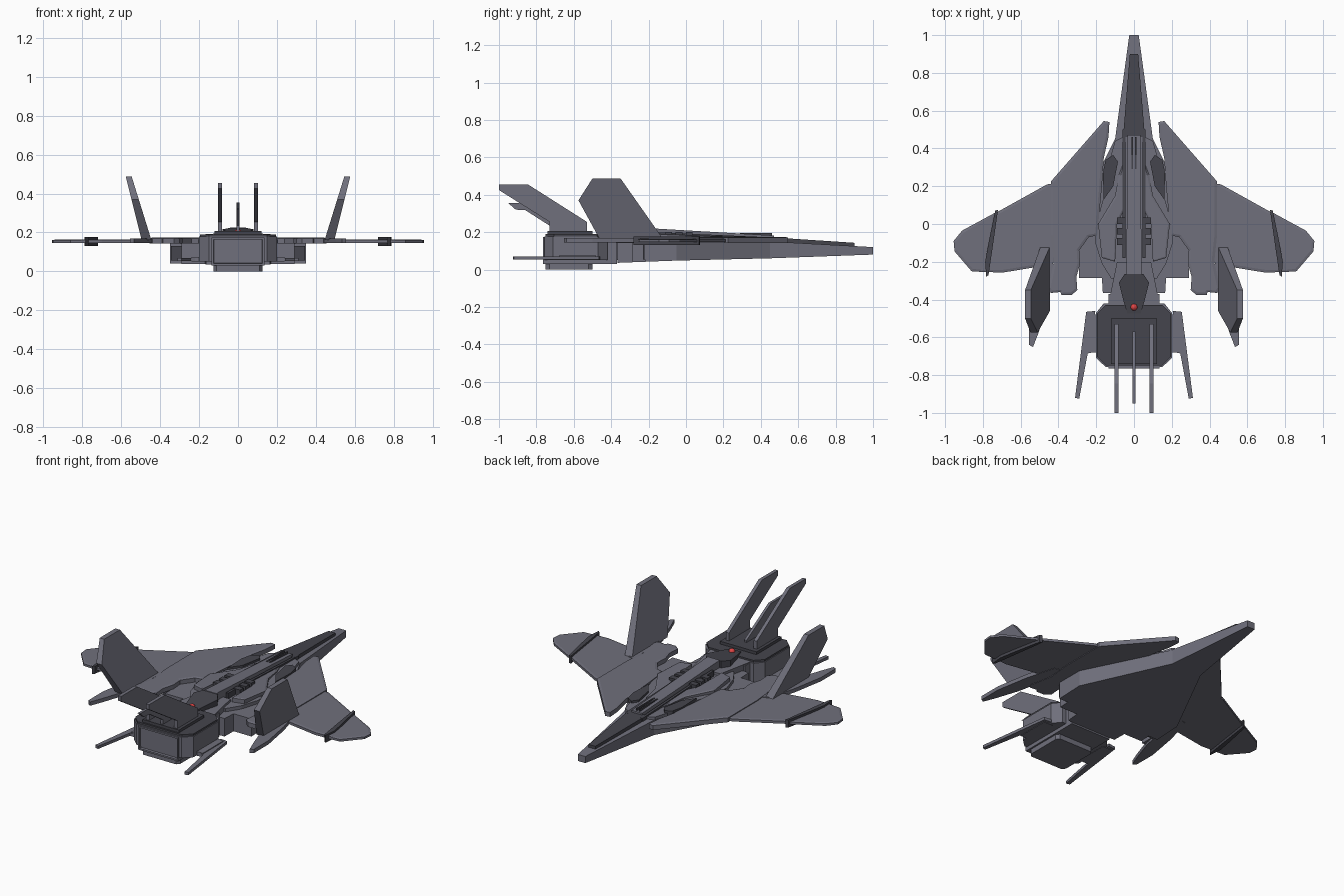
import bpy, bmesh
from mathutils import Matrix


def mat(name, c):
    m = bpy.data.materials.new(name)
    m.diffuse_color = (*c, 1)
    return m


HULL = mat("hull_grey", (0.16, 0.16, 0.20))
DARK = mat("dark_grey", (0.06, 0.06, 0.075))
RED = mat("red_light", (0.75, 0.06, 0.06))


def finish(name, bm, m, mirror):
    if mirror:  # mirrored copy across x = 0
        dup = bmesh.ops.duplicate(bm, geom=bm.verts[:] + bm.edges[:] + bm.faces[:])
        vs = [g for g in dup["geom"] if isinstance(g, bmesh.types.BMVert)]
        bmesh.ops.scale(bm, vec=(-1, 1, 1), verts=vs)
    bmesh.ops.recalc_face_normals(bm, faces=bm.faces[:])
    me = bpy.data.meshes.new(name)
    bm.to_mesh(me)
    bm.free()
    me.materials.append(m)
    ob = bpy.data.objects.new(name, me)
    bpy.context.collection.objects.link(ob)
    return ob


def loft(bottom, top, inset=0.0, depth=0.0):
    """Closed solid between two matching outlines, optional inset panel on the top."""
    bm = bmesh.new()
    a = [bm.verts.new(p) for p in bottom]
    b = [bm.verts.new(p) for p in top]
    n = len(a)
    bm.faces.new(a[::-1])
    cap = bm.faces.new(b)
    for i in range(n):
        bm.faces.new((a[i], a[(i + 1) % n], b[(i + 1) % n], b[i]))
    bmesh.ops.recalc_face_normals(bm, faces=bm.faces[:])
    if inset:
        bmesh.ops.inset_region(bm, faces=[cap], thickness=inset, depth=depth)
    return bm


def plan(name, pts, z0, z1, m=HULL, mirror=False, sym=False, inset=0.0, depth=0.0):
    """Plan outline extruded up; z0 / z1 are heights or (y_a, z_a, y_b, z_b) slopes."""
    if sym:
        pts = pts + [(-x, y) for x, y in reversed(pts)]

    def h(z, y):
        if isinstance(z, tuple):
            return z[1] + (z[3] - z[1]) * (y - z[0]) / (z[2] - z[0])
        return z
    return finish(name, loft([(x, y, h(z0, y)) for x, y in pts],
                             [(x, y, h(z1, y)) for x, y in pts], inset, depth), m, mirror)


def side(name, pts, xa, xb, m=HULL, mirror=False):
    """Side outline (y, z) given thickness; xa / xb are functions of z."""
    return finish(name, loft([(xa(z), y, z) for y, z in pts],
                             [(xb(z), y, z) for y, z in pts]), m, mirror)


def box(name, x0, x1, y0, y1, z0, z1, m=HULL, mirror=False):
    return plan(name, [(x0, y0), (x1, y0), (x1, y1), (x0, y1)], z0, z1, m, mirror)


# Fuselage: nose, wide flat belly, stepped rear
plan("nose", [(0.025, 1.0), (0.10, 0.45)], (1, 0.08, 0.45, 0.06), (1, 0.12, 0.45, 0.15), sym=True)
plan("forward_hull", [(0.10, 0.45), (0.35, -0.05)], (0.45, 0.06, -0.05, 0.048), 0.148, sym=True)
plan("rear_hull", [(0.35, -0.05), (0.35, -0.22), (0.29, -0.22), (0.29, -0.285), (0.17, -0.285),
                   (0.165, -0.365)], (-0.05, 0.048, -0.365, 0.036), 0.145, sym=True)
box("hull_side_trim", 0.21, 0.345, -0.23, -0.21, 0.055, 0.13, DARK, True)

# Raised upper fuselage with shoulder fairings and intakes
plan("upper_deck", [(0.06, 0.46), (0.10, 0.44), (0.14, 0.30), (0.15, 0.18), (0.20, 0.0), (0.205, -0.1),
                    (0.17, -0.21), (0.12, -0.29)], 0.14, 0.165, sym=True)
plan("shoulder_fairing", [(0.05, 0.34), (0.08, 0.26), (0.10, 0.15), (0.19, 0.0), (0.17, -0.18),
                          (0.10, -0.2), (0.09, 0.0), (0.05, 0.08)], 0.16,
     (0.34, 0.168, -0.2, 0.19), mirror=True, inset=0.01, depth=0.004)
plan("intake", [(0.085, 0.33), (0.11, 0.365), (0.15, 0.34), (0.165, 0.27), (0.16, 0.13), (0.11, 0.2)],
     0.15, 0.178, DARK, True)
for i in range(3):
    box(f"deck_vent_{i}", 0.045, 0.09, -0.11 + i * 0.055, -0.075 + i * 0.055, 0.165, 0.2, DARK, True)

# Canopy and long dorsal spine
plan("canopy", [(0.022, 0.9), (0.058, 0.46)], 0.11, (0.9, 0.143, 0.46, 0.172), DARK, sym=True)
plan("spine", [(0.035, 0.47), (0.04, -0.265)], 0.15, (0.47, 0.182, -0.265, 0.225), sym=True)
plan("spine_rail", [(0.045, 0.5), (0.06, 0.5), (0.06, -0.18), (0.045, -0.18)], 0.15,
     (0.5, 0.17, -0.18, 0.2), DARK, True)
box("spine_groove", 0.006, 0.014, 0.29, 0.46, 0.17, 0.196, DARK, True)

# Neck behind the spine, with dark collar and red light
plan("neck", [(0.09, -0.2), (0.135, -0.42), (0.135, -0.5)], 0.05, 0.18, sym=True)
plan("collar", [(0.05, -0.265), (0.08, -0.31), (0.055, -0.41), (0.035, -0.475)], 0.17,
     (-0.265, 0.222, -0.475, 0.195), DARK, sym=True)
bm = bmesh.new()
bmesh.ops.create_uvsphere(bm, u_segments=16, v_segments=8, radius=0.018,
                          matrix=Matrix.Translation((0, -0.44, 0.2)))
finish("beacon", bm, RED, False)

# Engine block: octagonal housing, framed exhaust, top and bottom plates
plan("engine_housing", [(0.16, -0.42), (0.2, -0.47), (0.2, -0.71), (0.15, -0.757)], 0.052, 0.178, sym=True)
bm = bmesh.new()
bmesh.ops.create_cube(bm, size=1, matrix=Matrix.Translation((0, -0.5675, 0.1025)) @
                      Matrix.Diagonal((0.27, 0.395, 0.145, 1)))
rear = [f for f in bm.faces if f.normal.y < -0.9]
bmesh.ops.inset_region(bm, faces=rear, thickness=0.014)
bmesh.ops.inset_region(bm, faces=rear, thickness=0.004, depth=-0.012)
finish("exhaust_box", bm, HULL, False)
plan("engine_top_plate", [(0.15, -0.43), (0.195, -0.475), (0.195, -0.705), (0.15, -0.75)], 0.175, 0.19,
     DARK, sym=True)
box("blade_mount", -0.122, 0.122, -0.74, -0.5, 0.18, 0.207, DARK)
plan("belly_plate", [(0.11, -0.5), (0.125, -0.52), (0.125, -0.73), (0.11, -0.75)], 0.0, 0.035, sym=True)

# Three swept blades on the engine
side("outer_blade", [(-1.0, 0.455), (-0.845, 0.455), (-0.53, 0.255), (-0.53, 0.2), (-0.73, 0.2),
                     (-0.73, 0.255), (-1.0, 0.425)],
     lambda z: 0.083, lambda z: 0.104, mirror=True)
side("centre_blade", [(-0.95, 0.355), (-0.8, 0.355), (-0.57, 0.22), (-0.57, 0.2), (-0.73, 0.2),
                      (-0.73, 0.235), (-0.86, 0.318), (-0.91, 0.32)],
     lambda z: -0.008, lambda z: 0.008)

# Lower tail spikes with their arms
plan("tail_spike", [(0.205, -0.46), (0.253, -0.465), (0.312, -0.92), (0.29, -0.925), (0.245, -0.685),
                    (0.22, -0.68)], 0.053, 0.07, mirror=True)
box("spike_arm", 0.18, 0.24, -0.68, -0.48, 0.05, 0.075, mirror=True)

# Wings: inner panel, outer panel, fence, tip
plan("inner_wing", [(0.13, 0.54), (0.16, 0.545), (0.44, 0.225), (0.44, -0.06), (0.425, -0.2), (0.455, -0.34),
                    (0.44, -0.365), (0.39, -0.36), (0.385, -0.375), (0.33, -0.375), (0.30, -0.35),
                    (0.305, -0.28), (0.285, -0.21), (0.29, -0.14), (0.24, -0.07), (0.195, -0.06),
                    (0.17, 0.2), (0.16, 0.35), (0.135, 0.46)], 0.143, 0.17, mirror=True,
     inset=0.014, depth=0.004)
plan("outer_wing", [(0.42, 0.215), (0.46, 0.21), (0.73, 0.06), (0.81, -0.252), (0.70, -0.258), (0.47, -0.22),
                    (0.42, -0.2)], 0.147, 0.162, mirror=True, inset=0.014, depth=0.003)
plan("wing_fence", [(0.72, 0.075), (0.735, 0.07), (0.77, -0.1), (0.788, -0.2), (0.782, -0.28),
                    (0.77, -0.27), (0.745, -0.1)], 0.13, 0.176, DARK, True)
plan("wing_tip", [(0.735, 0.06), (0.91, -0.035), (0.955, -0.09), (0.95, -0.145), (0.86, -0.25),
                  (0.79, -0.255)], 0.147, 0.16, mirror=True, inset=0.014, depth=0.003)

# Canted tail fins on their booms
plan("fin_boom", [(0.43, -0.11), (0.47, -0.12), (0.52, -0.3), (0.555, -0.5), (0.555, -0.64),
                  (0.535, -0.652), (0.505, -0.575), (0.46, -0.44), (0.43, -0.3)], 0.145, 0.168, mirror=True)
side("tail_fin", [(-0.12, 0.16), (-0.35, 0.487), (-0.5, 0.487), (-0.575, 0.37), (-0.46, 0.16)],
     lambda z: 0.445 + (z - 0.16) * 0.31, lambda z: 0.495 + (z - 0.16) * 0.25, mirror=True)
